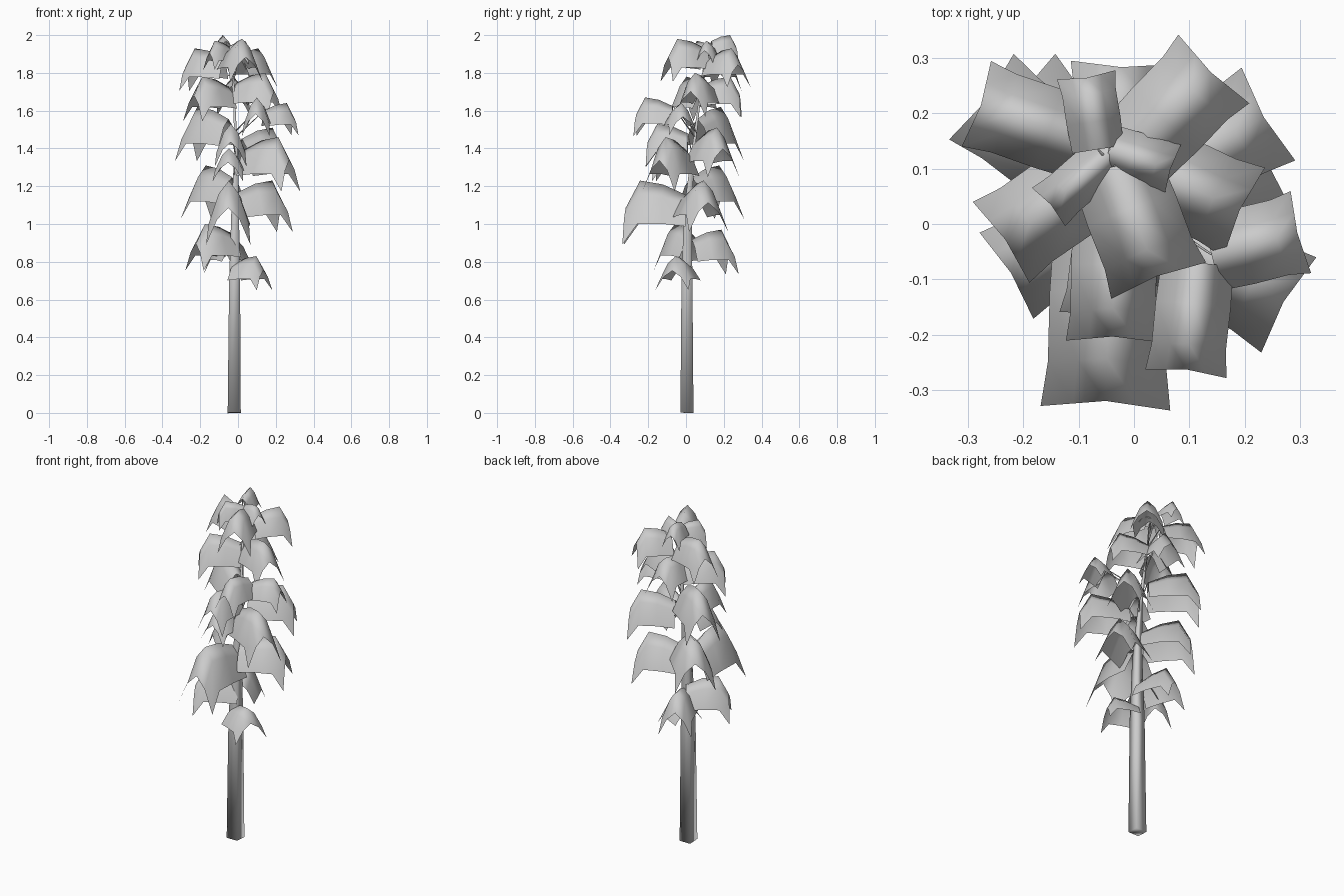
import bpy, bmesh, math
from mathutils import Vector

old = bpy.data.objects.get("Cube")
if old:
    bpy.data.objects.remove(old, do_unlink=True)

gray = bpy.data.materials.new("plain_gray")
gray.use_nodes = True
gray.diffuse_color = (0.6, 0.6, 0.6, 1)
gray.node_tree.nodes["Principled BSDF"].inputs["Base Color"].default_value = gray.diffuse_color


def finish(name, bm):
    bmesh.ops.recalc_face_normals(bm, faces=bm.faces)
    mesh = bpy.data.meshes.new(name)
    bm.to_mesh(mesh)
    bm.free()
    mesh.materials.append(gray)
    for face in mesh.polygons:
        face.use_smooth = True
    obj = bpy.data.objects.new(name, mesh)
    bpy.context.collection.objects.link(obj)


def tube(name, path):
    """Tapered four-sided tube through (point, corner radius) pairs."""
    bm = bmesh.new()
    along = (path[-1][0] - path[0][0]).normalized()
    side = along.cross(Vector((0, 1, 0))).normalized()
    other = along.cross(side)
    turns = [math.pi / 4 + math.pi / 2 * i for i in range(4)]
    rings = [[bm.verts.new(point + radius * (math.cos(a) * side + math.sin(a) * other))
              for a in turns] for point, radius in path]
    for low, high in zip(rings, rings[1:]):
        for i in range(4):
            j = (i + 1) % 4
            bm.faces.new((low[i], low[j], high[j], high[i]))
    bm.faces.new(rings[0])
    bm.faces.new(rings[-1])
    finish(name, bm)


# Leaf rows from the inner end to the tip: reach, ridge sag, side sag, spread
leaf_rows = [(0, 0.22, 0.48, 0.9), (0.38, 0.06, 0.6, 0.94),
             (0.76, 0, 0.66, 0.93), (1, 0.42, 0.56, 1.02)]


def leaf(name, x, y, angle, length, width, top):
    """Drooping square leaf: domed middle, hanging sides and tip, flared corners."""
    bm = bmesh.new()
    turn = math.radians(angle)
    out = Vector((math.cos(turn), math.sin(turn), 0))
    across = Vector((-out.y, out.x, 0))
    drop = 1.05 * length
    rows = []
    for u, ridge, side, spread in leaf_rows:
        row = []
        for v in (-1, -0.5, 0, 0.5, 1):
            sag = drop * (ridge + side * abs(v) ** 1.7)
            reach = u * length * (0.97 + 0.04 * abs(v))
            point = Vector((x, y, top - sag)) + out * reach + across * v * spread * width / 2
            row.append(bm.verts.new(point))
        rows.append(row)
    for a, b in zip(rows, rows[1:]):
        for i in range(len(a) - 1):
            bm.faces.new((a[i], b[i], b[i + 1], a[i + 1]))
    finish(name, bm)


# Square trunk, tapering and leaning towards the back at the top
trunk_path = [(Vector((-0.02, 0.005, 0)), 0.049), (Vector((-0.018, 0.005, 0.7)), 0.041),
              (Vector((-0.015, 0.01, 1.08)), 0.028), (Vector((-0.01, 0.04, 1.4)), 0.012),
              (Vector((-0.03, 0.1, 1.88)), 0.004)]
tube("trunk", trunk_path)


def trunk_at(z):
    for (a, _), (b, _) in zip(trunk_path, trunk_path[1:]):
        if z <= b.z:
            return a.lerp(b, (z - a.z) / (b.z - a.z))
    return trunk_path[-1][0]


# Leaves by tier: inner x, inner y, heading, length, width, top height
tiers = {
    "lowest": [(-0.02, 0, -25, 0.175, 0.19, 0.83), (-0.025, 0.035, 212, 0.24, 0.18, 1.0),
               (-0.01, 0.03, 112, 0.23, 0.18, 0.97)],
    "low": [(0, 0.02, 22, 0.265, 0.22, 1.23), (-0.04, 0, -92, 0.33, 0.23, 1.23),
            (-0.03, 0.03, 134, 0.275, 0.22, 1.31)],
    "middle": [(0.035, -0.005, -30, 0.28, 0.195, 1.46), (-0.035, 0.01, -91, 0.22, 0.165, 1.53),
               (-0.05, 0.06, 143, 0.28, 0.19, 1.62), (0.02, 0.07, 30, 0.255, 0.19, 1.51),
               (-0.03, 0, -98, 0.17, 0.16, 1.4)],
    "upper": [(0.115, -0.07, -96, 0.2, 0.145, 1.67), (0.14, -0.055, 14, 0.165, 0.15, 1.64),
              (-0.05, 0.1, 215, 0.23, 0.175, 1.78), (-0.007, 0.117, -25, 0.225, 0.175, 1.8),
              (-0.03, 0.08, 88, 0.21, 0.18, 1.78)],
    "crown": [(-0.075, 0.145, 161, 0.22, 0.16, 1.93), (0.004, 0.135, 46, 0.2, 0.175, 1.93),
              (-0.035, 0.105, -69, 0.22, 0.18, 1.98), (-0.065, 0.135, 99, 0.135, 0.105, 2.0),
              (-0.045, 0.135, -18, 0.12, 0.1, 1.97), (-0.04, 0.13, 221, 0.15, 0.09, 1.97)],
}
for tier, leaves in tiers.items():
    for n, spec in enumerate(leaves, 1):
        leaf(f"{tier}_leaf_{n}", *spec)
        # Thin stalk from the trunk to the inner end of the leaf
        x, y, _, length, _, top = spec
        tip = Vector((x, y, top - 0.23 * length))
        tube(f"{tier}_stalk_{n}", [(trunk_at(top - 0.18), 0.005), (tip, 0.002)])
